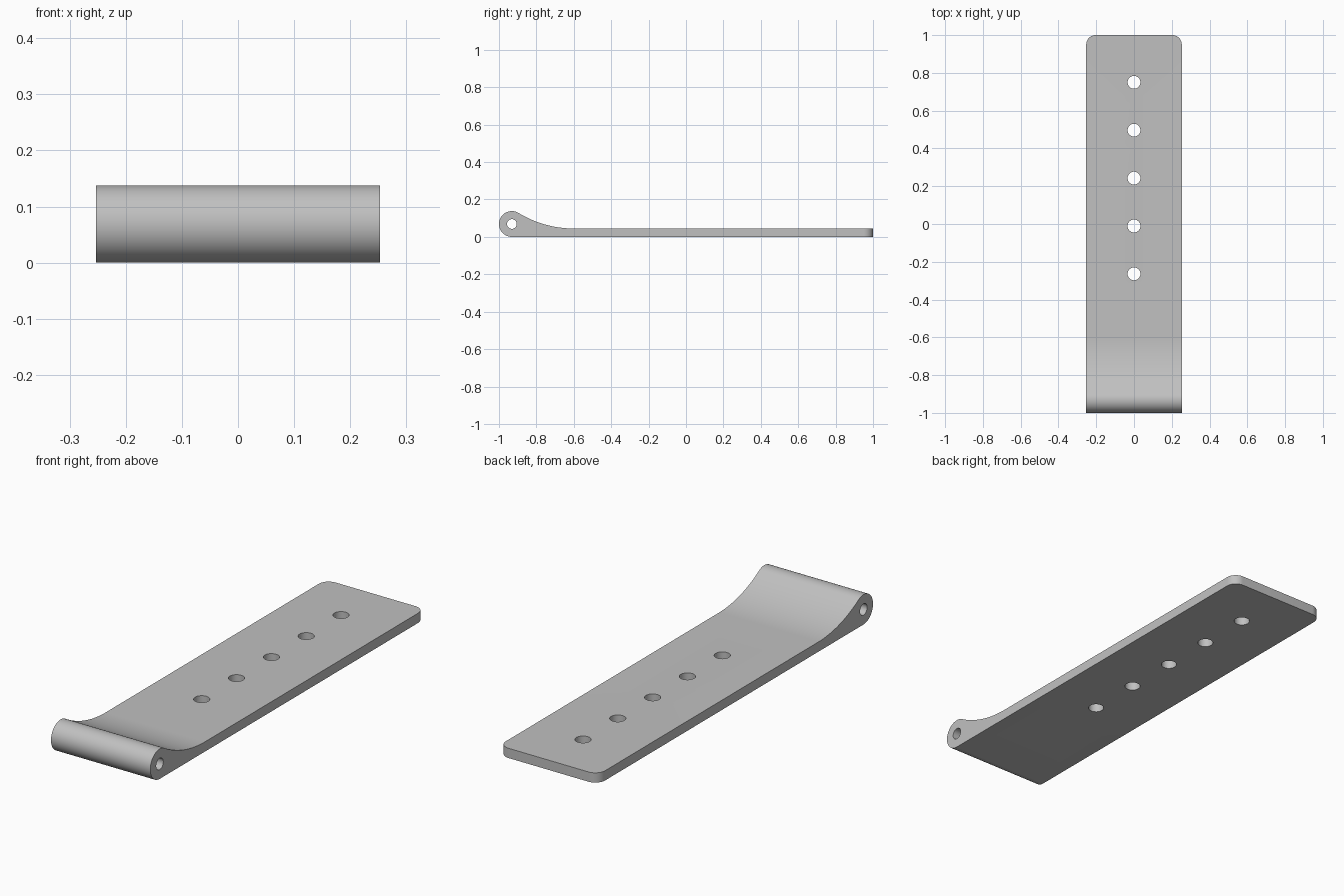
import bpy, bmesh, math
from mathutils import Matrix, Vector

cube = bpy.data.objects.get("Cube")
if cube:
    bpy.data.objects.remove(cube, do_unlink=True)

HALF_W, THICK, KNUCKLE_R = 0.253, 0.045, 0.069
KNUCKLE_Y, FILLET_Y = -1 + KNUCKLE_R, -0.6
PIN_R, HOLE_R, CORNER_R = 0.026, 0.034, 0.05

grey = bpy.data.materials.new("plain grey")
grey.use_nodes = True
colour = (0.53, 0.53, 0.53, 1)
grey.diffuse_color = colour
grey.node_tree.nodes["Principled BSDF"].inputs["Base Color"].default_value = colour


def arc(cy, cz, r, start, end, steps):
    return [(cy + r * math.cos(start + (end - start) * i / steps),
             cz + r * math.sin(start + (end - start) * i / steps)) for i in range(steps + 1)]


def add_object(name, bm):
    mesh = bpy.data.meshes.new(name)
    bm.to_mesh(mesh)
    bm.free()
    obj = bpy.data.objects.new(name, mesh)
    bpy.context.collection.objects.link(obj)
    mesh.materials.append(grey)
    return obj


# Side profile: flat strap, concave sweep tangent to the round knuckle
dy, dz = FILLET_Y - KNUCKLE_Y, THICK - KNUCKLE_R
sweep_r = (dy ** 2 + dz ** 2 - KNUCKLE_R ** 2) / (2 * (KNUCKLE_R - dz))
tangent = math.atan2(dz + sweep_r, dy)
profile = [(1, 0), (1, THICK)]
profile += arc(FILLET_Y, THICK + sweep_r, sweep_r, -math.pi / 2, tangent - math.pi, 24)
profile += arc(KNUCKLE_Y, KNUCKLE_R, KNUCKLE_R, tangent, 1.5 * math.pi, 40)[1:]

bm = bmesh.new()
side = bm.faces.new([bm.verts.new((-HALF_W, y, z)) for y, z in profile])
extruded = bmesh.ops.extrude_face_region(bm, geom=[side])["geom"]
bmesh.ops.translate(bm, vec=(2 * HALF_W, 0, 0),
                    verts=[v for v in extruded if isinstance(v, bmesh.types.BMVert)])
bmesh.ops.recalc_face_normals(bm, faces=bm.faces[:])

# Rounded corners at the free end
corners = [e for e in bm.edges if all(v.co.y > 0.99 for v in e.verts)
           and abs(e.verts[0].co.x - e.verts[1].co.x) < 0.001]
bmesh.ops.bevel(bm, geom=corners, offset=CORNER_R, segments=12, profile=0.5, affect='EDGES')
strap = add_object("hinge_strap", bm)

# Cutters: the pin bore along x and five screw holes along z
bm = bmesh.new()


def cutter(location, radius, depth, rotation=Matrix()):
    bmesh.ops.create_cone(bm, cap_ends=True, segments=40, radius1=radius, radius2=radius,
                          depth=depth, matrix=Matrix.Translation(Vector(location)) @ rotation)


cutter((0, KNUCKLE_Y, KNUCKLE_R), PIN_R, 1, Matrix.Rotation(math.pi / 2, 4, 'Y'))
for i in range(5):
    cutter((0, 0.75 - 0.2535 * i, 0), HOLE_R, 0.4)
holes = add_object("hole_cutters", bm)
holes.hide_render = True

cut = strap.modifiers.new("holes", 'BOOLEAN')
cut.operation = 'DIFFERENCE'
cut.solver = 'EXACT'
cut.object = holes

# Apply the cut, remove the helper and smooth the curved faces
bpy.ops.object.select_all(action='DESELECT')
bpy.context.view_layer.objects.active = strap
strap.select_set(True)
bpy.ops.object.modifier_apply(modifier=cut.name)
bpy.data.objects.remove(holes, do_unlink=True)
bpy.ops.object.shade_smooth_by_angle(angle=math.radians(30))
